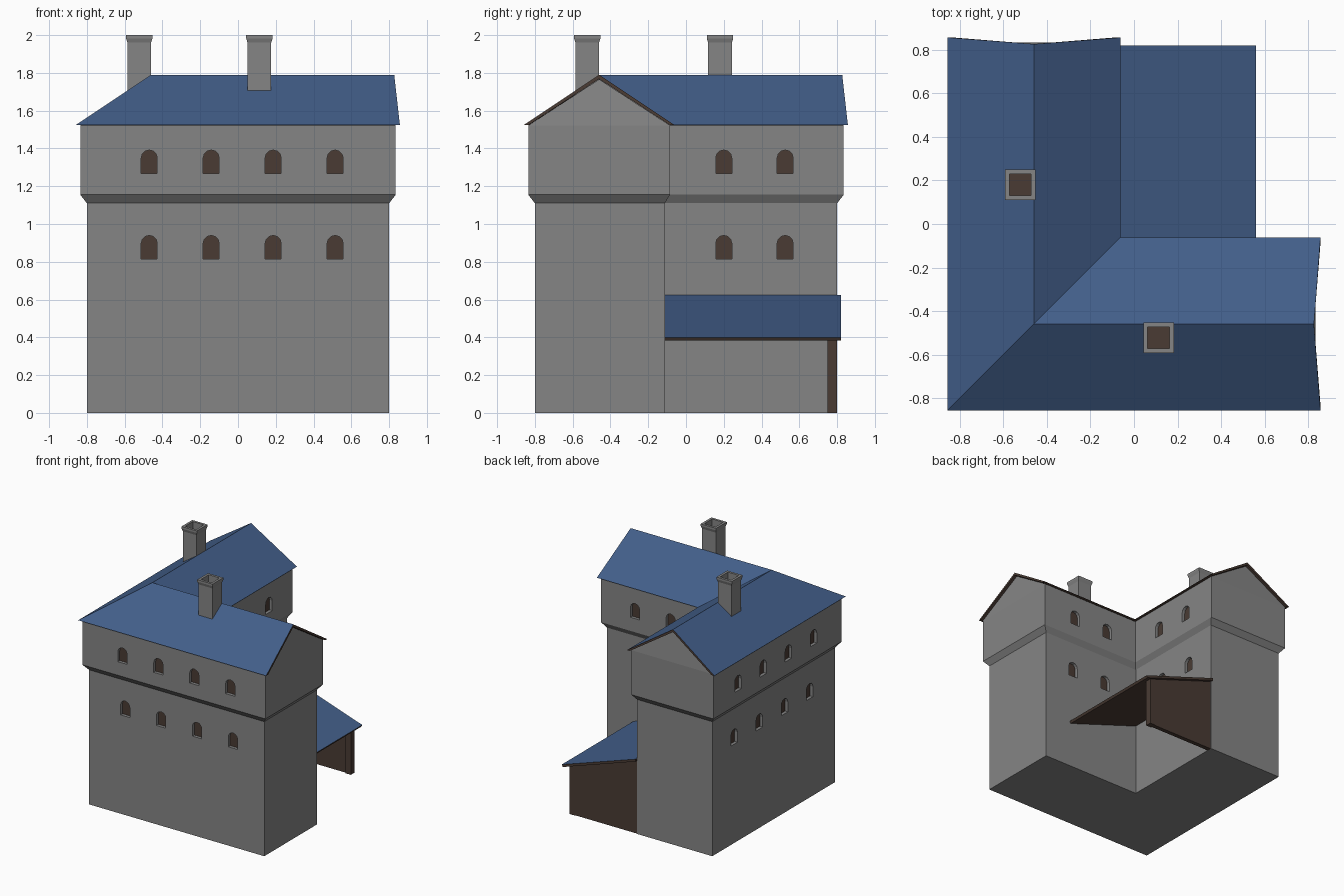
import bpy, bmesh, math

if "Cube" in bpy.data.objects:
    bpy.data.objects.remove(bpy.data.objects["Cube"])


def mat(name, rgb):
    m = bpy.data.materials.new(name)
    m.diffuse_color = (*rgb, 1)
    m.use_nodes = True
    m.node_tree.nodes["Principled BSDF"].inputs["Base Color"].default_value = m.diffuse_color
    return m


GREY = mat("grey stone", (0.235, 0.235, 0.235))
BLUE = mat("blue roofing", (0.055, 0.112, 0.25))
BROWN = mat("dark brown wood", (0.068, 0.044, 0.034))


def finish(name, bm, mats):
    bmesh.ops.recalc_face_normals(bm, faces=bm.faces)
    me = bpy.data.meshes.new(name)
    bm.to_mesh(me)
    bm.free()
    for m in mats:
        me.materials.append(m)
    ob = bpy.data.objects.new(name, me)
    bpy.context.collection.objects.link(ob)
    return ob


def bridge(bm, a, b):
    n = len(a)
    return [bm.faces.new((a[k], a[(k + 1) % n], b[(k + 1) % n], b[k])) for k in range(n)]


def ell(bm, o, i, end, z):
    """L-shaped loop: outer side o, inner side i, wing end."""
    pts = [(-o, -o), (end, -o), (end, i), (i, i), (i, end), (-o, end)]
    return [bm.verts.new((x, y, z)) for x, y in pts]


def ridge(bm, e, z, c=-0.46):
    return [bm.verts.new((x, y, z)) for x, y in [(e, c), (c, c), (c, e)]]


def slopes(bm, l, r):
    quads = [(l[0], l[1], r[0], r[1]), (l[2], l[3], r[1], r[0]),
             (l[3], l[4], r[2], r[1]), (l[5], l[0], r[1], r[2])]
    return [bm.faces.new(q) for q in quads]


# Stone walls with flared upper storey and gables
bm = bmesh.new()
loops = [ell(bm, o, i, o, z) for o, i, z in
         [(0.8, -0.112, 0), (0.8, -0.112, 1.11), (0.835, -0.085, 1.155), (0.835, -0.085, 1.522)]]
bm.faces.new(loops[0])
for a, b in zip(loops, loops[1:]):
    bridge(bm, a, b)
top = loops[-1]
rd = ridge(bm, 0.805, 1.766)
slopes(bm, top, rd)
bm.faces.new((top[1], top[2], rd[0]))
bm.faces.new((top[4], top[5], rd[2]))
walls = finish("walls", bm, [GREY])


# Arched windows: cutters for the recesses and panes inside them
def arch(bm, place, u, z0, d0, d1, w=0.0425, spring=0.082):
    prof = [(-w, 0), (w, 0)]
    prof += [(w * math.cos(math.pi * k / 6), spring + w * math.sin(math.pi * k / 6)) for k in range(7)]
    a, b = ([bm.verts.new(place(u + x, d, z0 + z)) for x, z in prof] for d in (d0, d1))
    bm.faces.new(a)
    bm.faces.new(b)
    bridge(bm, a, b)


cut, panes = bmesh.new(), bmesh.new()
for z0, p, q in [(0.815, 0.8, -0.112), (1.267, 0.835, -0.085)]:
    sides = [(lambda u, d, z, p=p: (u, -p + d, z), (-0.47, -0.142, 0.186, 0.514)),
             (lambda u, d, z, p=p: (-p + d, u, z), (-0.47, -0.142, 0.186, 0.514)),
             (lambda u, d, z, q=q: (u, q - d, z), (0.2, 0.525)),
             (lambda u, d, z, q=q: (q - d, u, z), (0.2, 0.525))]
    for place, us in sides:
        for u in us:
            arch(cut, place, u, z0, -0.02, 0.03)
            arch(panes, place, u, z0, 0.025, 0.033)
cutter = finish("window_cutter", cut, [GREY])
cutter.hide_render = True
cutter.hide_set(True)
finish("window_panes", panes, [BROWN])
mod = walls.modifiers.new("window recesses", 'BOOLEAN')
mod.operation, mod.solver, mod.object = 'DIFFERENCE', 'EXACT', cutter

# Main roof: blue slopes over a thin brown edge and underside
bm = bmesh.new()
upper, lower = ell(bm, 0.858, -0.062, 0.857, 1.525), ell(bm, 0.832, -0.088, 0.857, 1.525)
ru, rl = ridge(bm, 0.827, 1.79), ridge(bm, 0.827, 1.768)
blue = slopes(bm, upper, ru)
slopes(bm, lower, rl)
rim_u = [upper[0], upper[1], ru[0], *upper[2:5], ru[2], upper[5]]
rim_l = [lower[0], lower[1], rl[0], *lower[2:5], rl[2], lower[5]]
bridge(bm, rim_u, rim_l)
for f in bm.faces:
    f.material_index = 1
for f in blue:
    f.material_index = 0
finish("main_roof", bm, [BLUE, BROWN])


# Chimneys with flared rims and dark flues
def chimney(name, cx, cy):
    bm = bmesh.new()
    rings = []
    for r, z in [(0.0625, 1.6), (0.0625, 1.96), (0.07, 1.983), (0.07, 2.0), (0.05, 2.0), (0.05, 1.94)]:
        rings.append([bm.verts.new((cx + sx * r, cy + sy * r, z))
                      for sx, sy in [(-1, -1), (1, -1), (1, 1), (-1, 1)]])
    for a, b in zip(rings, rings[1:]):
        bridge(bm, a, b)
    bm.faces.new(rings[0])
    bm.faces.new(rings[-1]).material_index = 1
    finish(name, bm, [GREY, BROWN])


chimney("chimney_left", -0.523, 0.18)
chimney("chimney_front", 0.113, -0.523)


# Lean-to in the yard: sloped roof, end wall and post
def slab(name, prof, y0, y1, mats, top_blue=False):
    bm = bmesh.new()
    a, b = ([bm.verts.new((x, y, z)) for x, z in prof] for y in (y0, y1))
    bm.faces.new(a)
    bm.faces.new(b)
    side = bridge(bm, a, b)
    if top_blue:
        for f in bm.faces:
            f.material_index = 1
        side[0].material_index = 0
    finish(name, bm, mats)


def under(x):
    return 0.605 - (x + 0.115) * 0.335


slab("lean_to_roof", [(-0.115, 0.625), (0.56, 0.40), (0.55, under(0.55)), (-0.115, under(-0.115))],
     -0.113, 0.82, [BLUE, BROWN], True)
slab("lean_to_wall", [(-0.115, 0), (0.47, 0), (0.47, under(0.47)), (-0.115, under(-0.115))],
     0.76, 0.795, [BROWN])
slab("lean_to_post", [(0.455, 0), (0.505, 0), (0.505, under(0.505)), (0.455, under(0.455))],
     0.75, 0.80, [BROWN])
